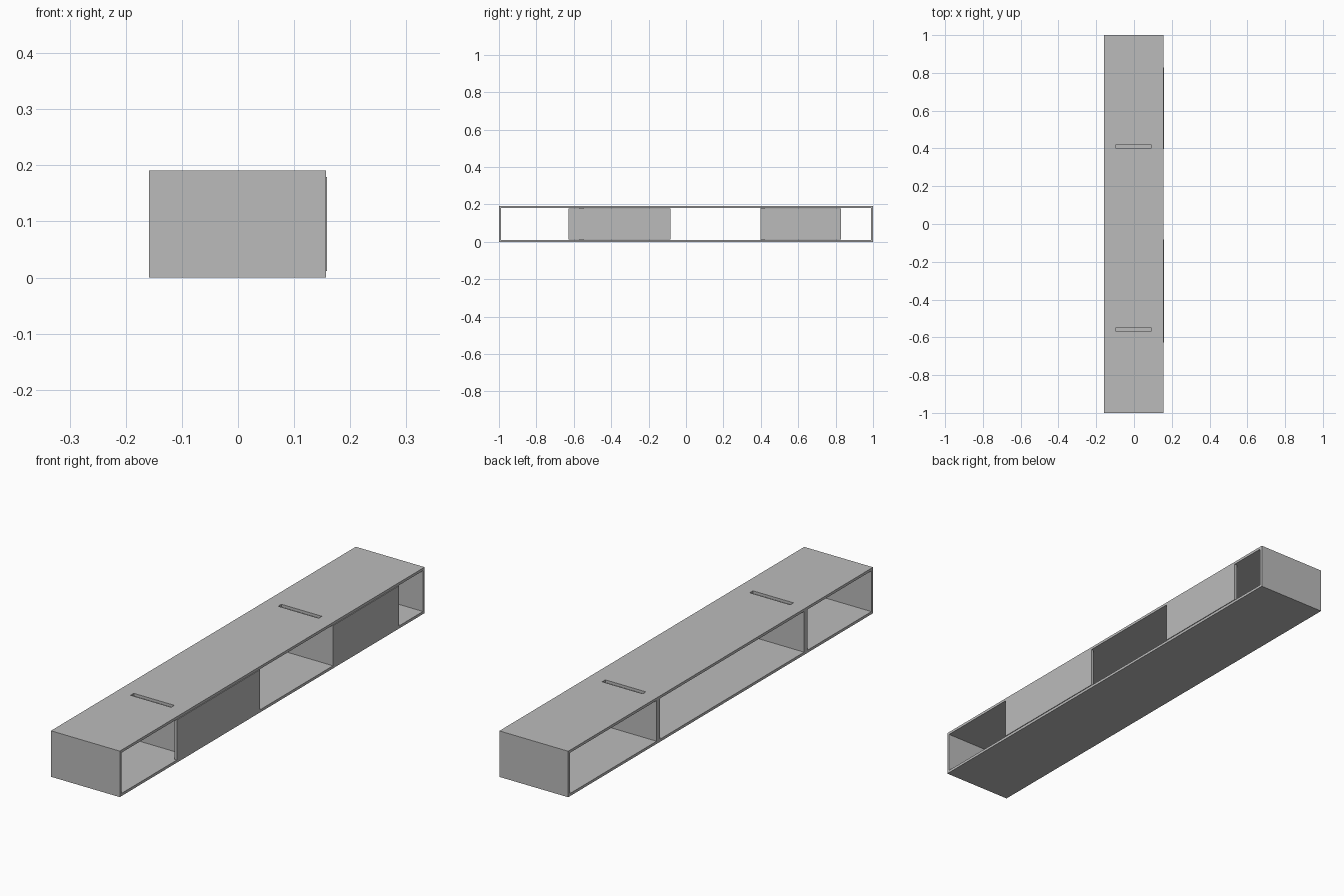
import bpy
import bmesh

if "Cube" in bpy.data.objects:
    bpy.data.objects.remove(bpy.data.objects["Cube"], do_unlink=True)

# One plain grey for the whole piece
grey = bpy.data.materials.new("neutral grey")
grey.use_nodes = True
COLOUR = (0.5, 0.5, 0.5, 1.0)
grey.diffuse_color = COLOUR
grey.node_tree.nodes["Principled BSDF"].inputs["Base Color"].default_value = COLOUR


def box(name, xs, ys, zs):
    """Axis-aligned box from (low, high) ranges."""
    bm = bmesh.new()
    bmesh.ops.create_cube(bm, size=1)
    for v in bm.verts:
        v.co = [r[1] if c > 0 else r[0] for c, r in zip(v.co, (xs, ys, zs))]
    mesh = bpy.data.meshes.new(name)
    bm.to_mesh(mesh)
    bm.free()
    mesh.materials.append(grey)
    obj = bpy.data.objects.new(name, mesh)
    bpy.context.collection.objects.link(obj)
    return obj


def cut(target, name, xs, ys, zs):
    """Subtract a box from the target and discard the cutter."""
    cutter = box(name, xs, ys, zs)
    cutter.hide_render = True
    mod = target.modifiers.new(name, 'BOOLEAN')
    mod.operation = 'DIFFERENCE'
    mod.solver = 'EXACT'
    mod.object = cutter
    bpy.context.view_layer.objects.active = target
    bpy.ops.object.modifier_apply(modifier=mod.name)
    bpy.data.objects.remove(cutter, do_unlink=True)


LEFT, RIGHT = -0.159, 0.157     # body sides
HEIGHT = 0.191
WALL = 0.011                    # board thickness
CEIL = HEIGHT - WALL
DOOR = 0.012                    # door thickness
DIVIDERS = [(-0.569, -0.548), (0.399, 0.42)]
INLAY_X = (-0.095, 0.091)
INLAY_Y = (-0.776, 0.78)

# Shell: open along both long sides, with a slot in the top board
shell = box("cabinet_shell", (LEFT, RIGHT), (-1, 1), (0, HEIGHT))
cut(shell, "tunnel_cutter", (-0.3, 0.3), (-1 + WALL, 1 - WALL), (WALL, CEIL))
cut(shell, "slot_cutter", INLAY_X, INLAY_Y, (CEIL - 0.05, HEIGHT + 0.05))

# Upright dividers, stopping behind the doors; their tops floor the grooves
for i, ys in enumerate(DIVIDERS):
    box(f"divider_{i + 1}", (LEFT, RIGHT - DOOR), ys, (WALL, CEIL))

# Flush top panels between the grooves
stops = [INLAY_Y[0], *DIVIDERS[0], *DIVIDERS[1], INLAY_Y[1]]
for i in range(3):
    box(f"top_panel_{i + 1}", INLAY_X, (stops[2 * i], stops[2 * i + 1]), (CEIL, HEIGHT))

# Sliding doors on one long side, slightly proud of the frame
for i, ys in enumerate([(-0.627, -0.082), (0.397, 0.829)]):
    box(f"sliding_door_{i + 1}", (RIGHT + 0.002 - DOOR, RIGHT + 0.002), ys,
        (WALL + 0.001, CEIL - 0.001))
